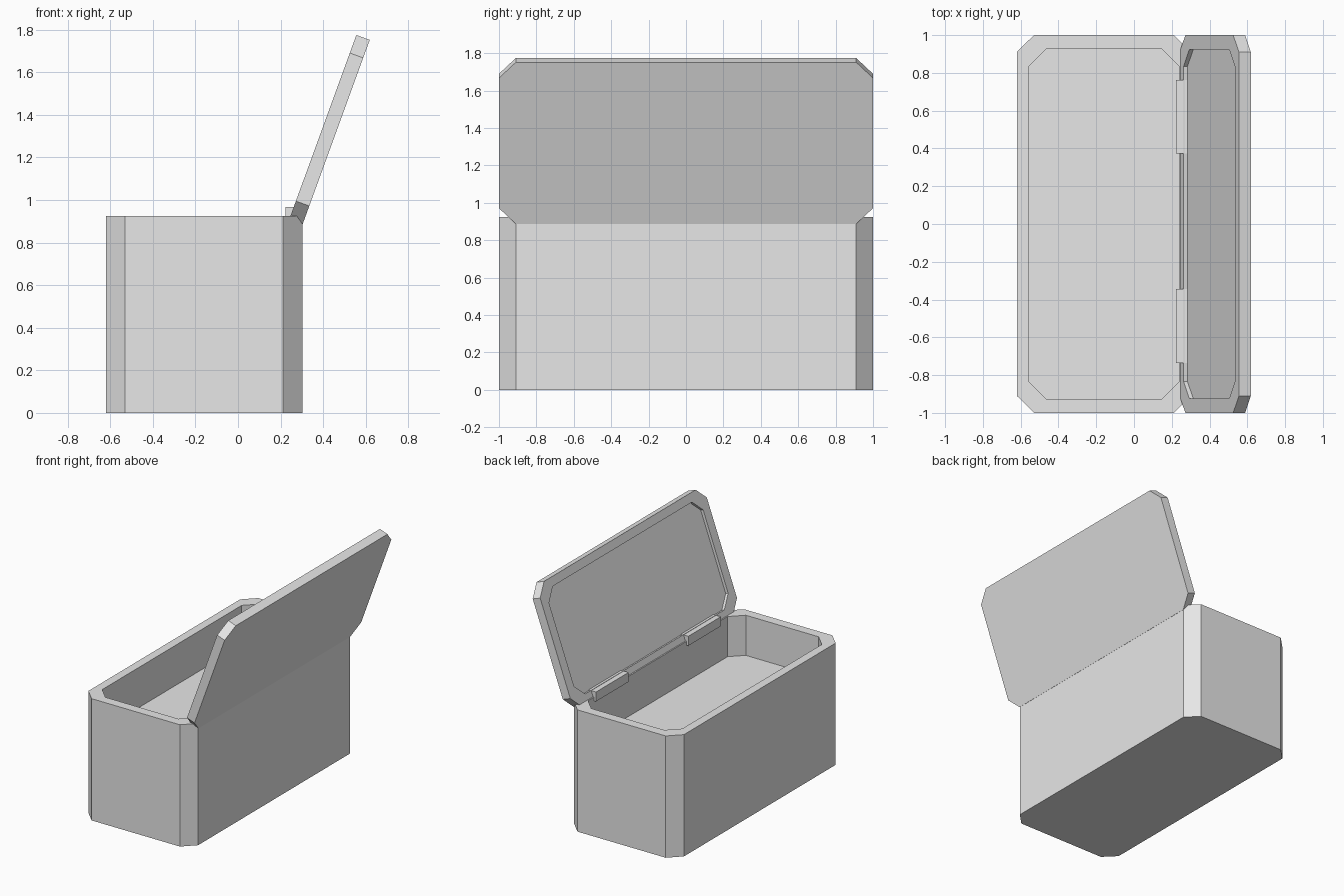
import bpy, bmesh, math

if "Cube" in bpy.data.objects:
    bpy.data.objects.remove(bpy.data.objects["Cube"])

grey = bpy.data.materials.new("plain grey")
grey.diffuse_color = (0.8, 0.8, 0.8, 1)
grey.use_nodes = True
grey.node_tree.nodes["Principled BSDF"].inputs["Base Color"].default_value = grey.diffuse_color


def finish(bm, name):
    bmesh.ops.recalc_face_normals(bm, faces=bm.faces)
    mesh = bpy.data.meshes.new(name)
    bm.to_mesh(mesh)
    bm.free()
    mesh.materials.append(grey)
    ob = bpy.data.objects.new(name, mesh)
    bpy.context.collection.objects.link(ob)
    return ob


def octagon(x0, x1, y, c):
    return [(x0 + c, -y), (x1 - c, -y), (x1, c - y), (x1, y - c),
            (x1 - c, y), (x0 + c, y), (x0, y - c), (x0, c - y)]


def tray(name, x0, x1, y, c, height, floor, wall_x, wall_y):
    """Chamfered block with a chamfered recess in its top."""
    outer = octagon(x0, x1, y, c)
    inner = octagon(x0 + wall_x, x1 - wall_x, y - wall_y, c)
    bm = bmesh.new()
    rings = [[bm.verts.new((px, py, z)) for px, py in ring]
             for ring, z in ((outer, 0), (outer, height), (inner, height), (inner, floor))]
    for a, b in zip(rings, rings[1:]):
        for i in range(8):
            j = (i + 1) % 8
            bm.faces.new((a[i], a[j], b[j], b[i]))
    bm.faces.new(rings[0])
    bm.faces.new(rings[-1])
    return finish(bm, name)


def extrude_profile(name, profile, y0, y1):
    bm = bmesh.new()
    face = bm.faces.new([bm.verts.new((x, y0, z)) for x, z in profile])
    geom = bmesh.ops.extrude_face_region(bm, geom=[face])["geom"]
    verts = [v for v in geom if isinstance(v, bmesh.types.BMVert)]
    bmesh.ops.translate(bm, verts=verts, vec=(0, y1 - y0, 0))
    return finish(bm, name)


# Chest body with shallow inside
tray("chest_body", -0.62, 0.302, 1.0, 0.09, 0.925, 0.62, 0.065, 0.073)

# Open lid, recessed on its inner face, leaning back 20 degrees
lid = tray("lid", 0, 0.92, 1.0, 0.09, 0.067, 0.045, 0.063, 0.075)
lid.rotation_euler = (0, math.radians(-70), 0)
lid.location = (0.304, 0, 0.887)

# L-shaped hinges hooked over the back wall
hinge = [(0.222, 0.895), (0.24, 0.895), (0.24, 0.925), (0.284, 0.925),
         (0.284, 0.967), (0.222, 0.967)]
extrude_profile("hinge_left", hinge, 0.373, 0.763)
extrude_profile("hinge_right", hinge, -0.735, -0.345)
